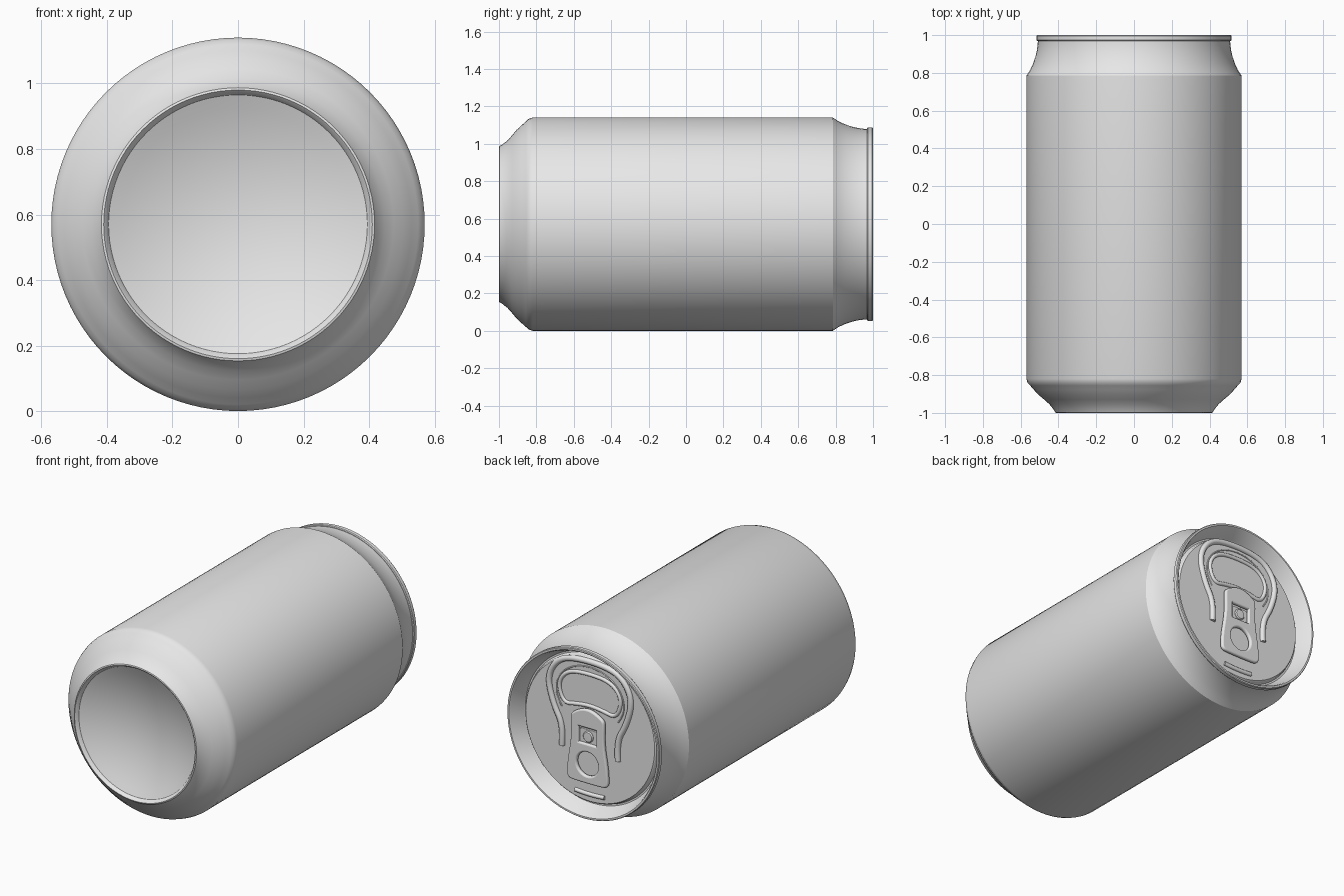
import bpy, bmesh
from math import pi, sin, cos, radians

cube = bpy.data.objects.get("Cube")
if cube:
    bpy.data.objects.remove(cube, do_unlink=True)

metal = bpy.data.materials.new("plain_grey_metal")
metal.use_nodes = True
GREY = (0.8, 0.8, 0.8, 1)
metal.diffuse_color = GREY
metal.node_tree.nodes["Principled BSDF"].inputs["Base Color"].default_value = GREY

RADIUS = 0.57
PANEL = 0.93          # height of the lid panel along the can axis
LYING = (pi / 2, 0, pi)   # local z becomes +y, local y becomes up


def finish(obj, height=0.0, angle=30):
    """Lay the part down along y, give it its material and smooth it."""
    obj.rotation_euler = LYING
    obj.location = (0, height, RADIUS)
    obj.data.materials.append(metal)
    bpy.ops.object.select_all(action="DESELECT")
    bpy.context.view_layer.objects.active = obj
    obj.select_set(True)
    if obj.type == "CURVE":
        bpy.ops.object.convert(target="MESH")
        obj = bpy.context.object
    bpy.ops.object.shade_smooth_by_angle(angle=radians(angle))
    return obj


def lathe(name, profile, steps=96, height=0.0):
    """Spin a (radius, height) profile about the can axis."""
    bm = bmesh.new()
    verts = [bm.verts.new((r, 0, h)) for r, h in profile]
    edges = [bm.edges.new(pair) for pair in zip(verts, verts[1:])]
    bmesh.ops.spin(bm, geom=verts + edges, cent=(0, 0, 0), axis=(0, 0, 1),
                   angle=2 * pi, steps=steps, use_merge=True)
    bmesh.ops.remove_doubles(bm, verts=bm.verts, dist=1e-4)
    bmesh.ops.recalc_face_normals(bm, faces=bm.faces)
    mesh = bpy.data.meshes.new(name)
    bm.to_mesh(mesh)
    bm.free()
    obj = bpy.data.objects.new(name, mesh)
    bpy.context.collection.objects.link(obj)
    return finish(obj, height)


def add_spline(curve, points, cyclic):
    """Quadratic spline, rounding the corners of its control points."""
    spline = curve.splines.new("NURBS")
    spline.points.add(len(points) - 1)
    for p, (x, y) in zip(spline.points, points):
        p.co = (x, y, 0, 1)
    spline.order_u = 3
    spline.use_cyclic_u = cyclic
    spline.use_endpoint_u = not cyclic
    spline.resolution_u = 6


def mirrored(half):
    """Complete a right-hand half outline that starts and ends near x = 0."""
    return half + [(-x, y) for x, y in reversed(half) if x > 0]


def ridge(name, points, width, cyclic=False, height=PANEL):
    """Rounded bead pressed into the lid."""
    curve = bpy.data.curves.new(name, "CURVE")
    curve.dimensions = "3D"
    curve.bevel_depth = width
    curve.bevel_resolution = 3
    curve.use_fill_caps = True
    add_spline(curve, points, cyclic)
    obj = bpy.data.objects.new(name, curve)
    bpy.context.collection.objects.link(obj)
    return finish(obj, height, 50)


def plate(name, outlines, thickness, bevel, height):
    """Flat bevelled plate; outlines after the first become holes."""
    curve = bpy.data.curves.new(name, "CURVE")
    curve.dimensions = "2D"
    curve.fill_mode = "BOTH"
    curve.extrude = thickness
    curve.bevel_depth = bevel
    curve.bevel_resolution = 2
    for points in outlines:
        add_spline(curve, points, True)
    obj = bpy.data.objects.new(name, curve)
    bpy.context.collection.objects.link(obj)
    return finish(obj, height, 40)


def box(x, low, high, r=0.02):
    """Rectangle whose corners are softened by the spline."""
    half = [(x - r, low), (x, low), (x, low + r),
            (x, high - r), (x, high), (x - r, high)]
    return mirrored(half)


# Can wall: domed base, tapered foot, straight side and neck
dome = [(0.395 * i / 10, -0.89 - 0.09 * (i / 10) ** 2) for i in range(11)]
lathe("can_body", dome + [
    (0.402, -0.992), (0.41, -1), (0.417, -0.998), (0.424, -0.985),
    (0.447, -0.955), (0.475, -0.93), (0.505, -0.905), (0.53, -0.878),
    (0.55, -0.855), (0.563, -0.842), (0.57, -0.82), (0.57, 0.785),
    (0.55, 0.815), (0.534, 0.85), (0.522, 0.885), (0.514, 0.92),
    (0.51, 0.95), (0.509, 0.972)])

# Lid: rolled rim, sloping inner wall, groove and flat panel
lathe("lid", [
    (0.505, 0.968), (0.513, 0.968), (0.517, 0.973), (0.517, 0.995),
    (0.513, 1), (0.503, 1), (0.497, 0.994), (0.468, 0.91), (0.462, 0.9),
    (0.452, 0.9), (0.447, 0.908), (0.444, 0.924), (0.438, PANEL), (0, PANEL)])

# Beads pressed around the drinking opening
arch = mirrored([(0.19, -0.14), (0.18, -0.02), (0.25, 0.1), (0.29, 0.26),
                 (0.22, 0.38), (0.1, 0.42)])
ridge("opening_surround_bead", arch, 0.018)
opening = [(0.0, 0.15), (0.09, 0.14), (0.18, 0.12), (0.22, 0.24),
           (0.15, 0.33), (0.0, 0.345)]
ridge("opening_inner_bead", mirrored(opening), 0.012, cyclic=True)
score = [(0.23 * cos(t * pi / 16), 0.2 + 0.185 * sin(t * pi / 16))
         for t in range(-3, 20)]
ridge("opening_score_line", score, 0.004)
ridge("lower_bead", [(-0.1, -0.39), (0, -0.4), (0.1, -0.39)], 0.013)

# Pull tab with a rivet window and a finger hole
tab_outline = mirrored([(0.03, 0.125), (0.095, 0.09), (0.105, 0.07),
                        (0.1, -0.06), (0.125, -0.2), (0.13, -0.28),
                        (0.125, -0.305), (0.09, -0.31)])
window = box(0.07, -0.085, 0.03)
finger_hole = [(0.085 * cos(k * pi / 8), -0.2 + 0.085 * sin(k * pi / 8))
               for k in range(16)]
plate("pull_tab", [tab_outline, window, finger_hole], 0.003, 0.01, PANEL + 0.018)

# Tongue and rivet that hold the tab down
plate("tab_tongue", [box(0.055, -0.1, 0.005)], 0.004, 0.003, PANEL + 0.01)
rivet = lathe("rivet", [(0.034, 0), (0.034, 0.02), (0.028, 0.026), (0, 0.027)],
              steps=32, height=PANEL)
rivet.location.z -= 0.035
